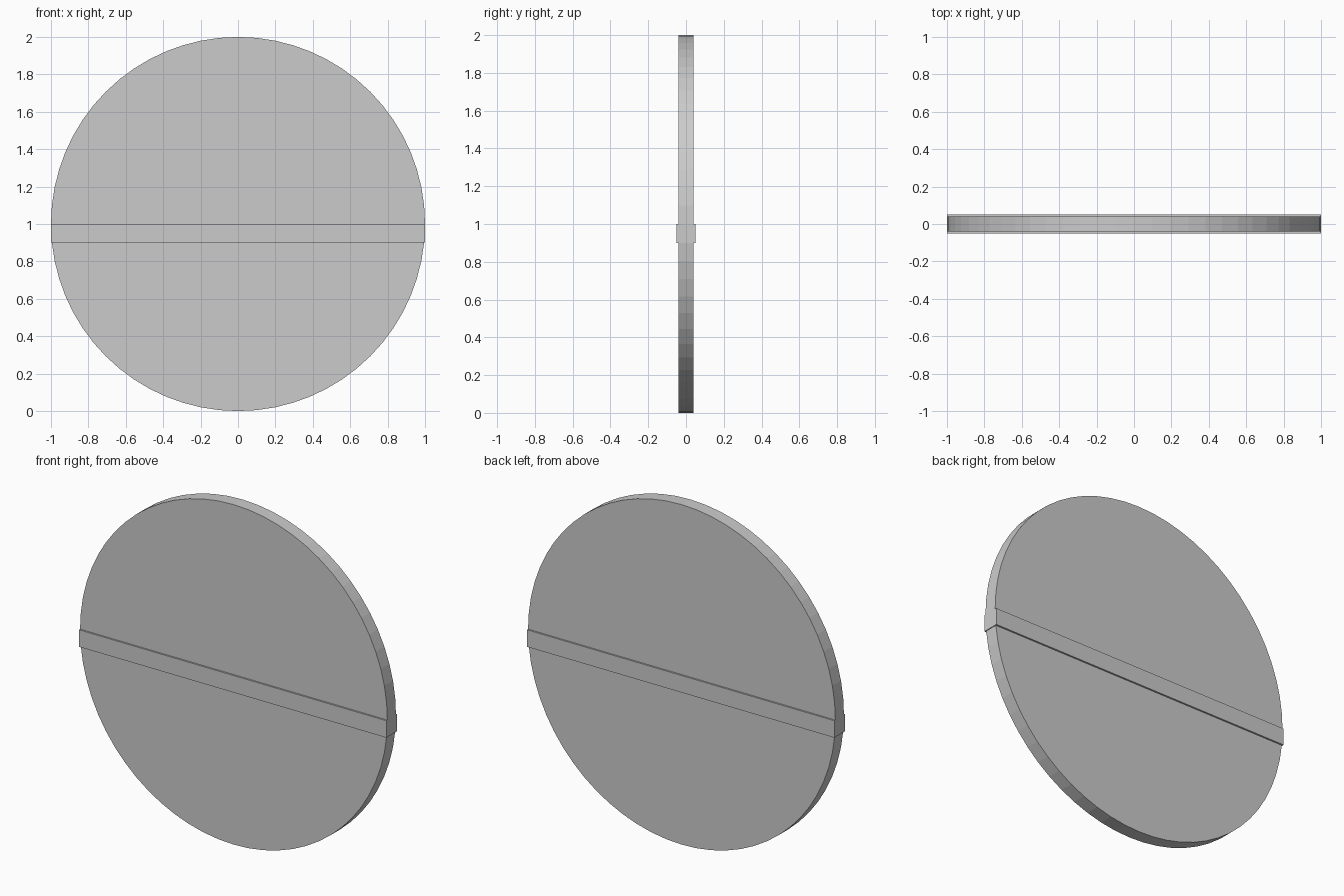
import bpy
from math import pi

if "Cube" in bpy.data.objects:
    bpy.data.objects.remove(bpy.data.objects["Cube"])

# Upright round panel
bpy.ops.mesh.primitive_cylinder_add(vertices=64, radius=1.0, depth=0.08,
                                    location=(0, 0, 1), rotation=(pi / 2, 0, 0))
disc = bpy.context.object
disc.name = "round_panel"
bpy.ops.object.transform_apply(location=False, rotation=True, scale=True)

# Crossbar spanning the panel, proud of both faces, top edge on the centre line
bpy.ops.mesh.primitive_cube_add(size=1, location=(0, 0, 0.95))
bar = bpy.context.object
bar.name = "crossbar"
bar.scale = (2.0, 0.10, 0.10)
bpy.ops.object.transform_apply(location=False, rotation=False, scale=True)
